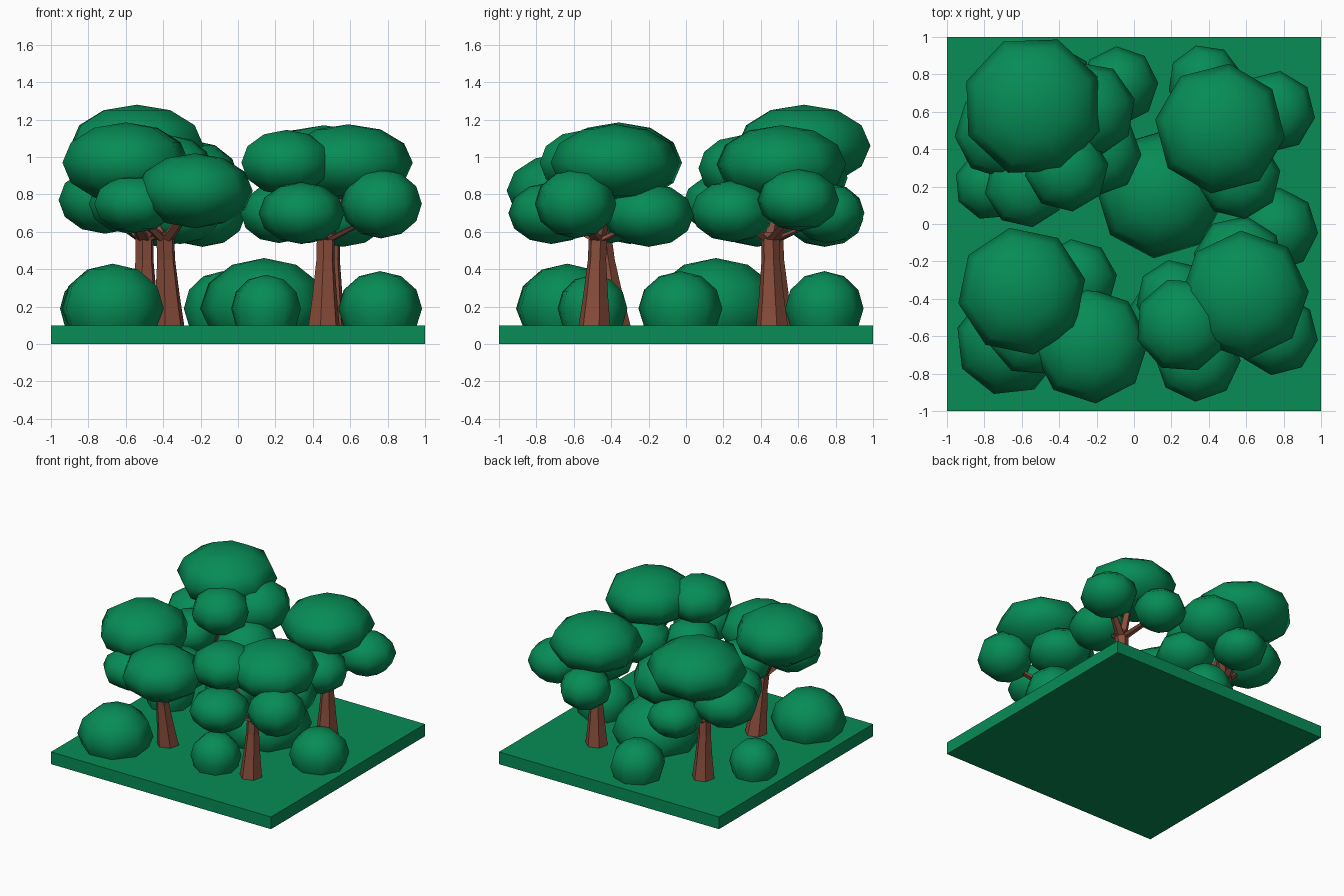
import bpy, bmesh, math, random
from mathutils import Vector, Matrix

if "Cube" in bpy.data.objects:
    bpy.data.objects.remove(bpy.data.objects["Cube"])

random.seed(4)


def material(name, rgb):
    m = bpy.data.materials.new(name)
    m.diffuse_color = (*rgb, 1)
    m.use_nodes = True
    m.node_tree.nodes["Principled BSDF"].inputs["Base Color"].default_value = m.diffuse_color
    return m


GREEN = material("leaf green", (0.002, 0.262, 0.092))
BROWN = material("bark brown", (0.25, 0.075, 0.045))


def finish(name, bm, mat, smooth=False):
    bmesh.ops.recalc_face_normals(bm, faces=bm.faces)
    me = bpy.data.meshes.new(name)
    bm.to_mesh(me)
    bm.free()
    me.materials.append(mat)
    ob = bpy.data.objects.new(name, me)
    bpy.context.collection.objects.link(ob)
    if smooth:
        bpy.ops.object.select_all(action='DESELECT')
        ob.select_set(True)
        bpy.context.view_layer.objects.active = ob
        bpy.ops.object.shade_smooth_by_angle(angle=math.radians(50))
    return ob


def add_blob(bm, x, y, z, r, h, floor=None):
    """Squashed low-poly ball, optionally flattened on a floor."""
    mat = (Matrix.Translation((x, y, z)) @ Matrix.Diagonal((r, r, h, 1))
           @ Matrix.Rotation(random.uniform(0, 0.8), 4, 'Z'))
    vs = bmesh.ops.create_uvsphere(bm, u_segments=8, v_segments=6,
                                   radius=1, matrix=mat)["verts"]
    if floor is not None:
        for v in vs:
            v.co.z = max(v.co.z, floor)
        bmesh.ops.remove_doubles(bm, verts=vs, dist=0.0005)


def add_tube(bm, rings, sides=6):
    """Tapered limb through (centre, radius) rings."""
    loops = []
    for c, r in rings:
        loops.append([bm.verts.new(Vector(c) + Vector((
            r * math.cos(math.tau * i / sides + 0.3),
            r * math.sin(math.tau * i / sides + 0.3), 0)))
            for i in range(sides)])
    for a, b in zip(loops, loops[1:]):
        for i in range(sides):
            j = (i + 1) % sides
            bm.faces.new((a[i], a[j], b[j], b[i]))
    bm.faces.new(loops[0][::-1])
    bm.faces.new(loops[-1])


# Ground slab
bm = bmesh.new()
bmesh.ops.create_cube(bm, size=1, matrix=Matrix.Translation((0, 0, 0.05))
                      @ Matrix.Diagonal((2, 2, 0.1, 1)))
finish("ground_slab", bm, GREEN)

# Trees: trunk foot, trunk top, then crown balls (x, y, z, radius, half height)
trees = {
    "front_left": ((-0.37, -0.38), (-0.39, -0.45), [
        (-0.60, -0.36, 0.97, 0.345, 0.215), (-0.23, -0.65, 0.82, 0.31, 0.20),
        (-0.55, -0.58, 0.75, 0.23, 0.155), (-0.31, -0.30, 0.70, 0.22, 0.165)]),
    "front_right": ((0.46, -0.49), (0.47, -0.47), [
        (0.59, -0.38, 0.97, 0.345, 0.205), (0.26, -0.54, 0.97, 0.255, 0.175),
        (0.34, -0.72, 0.70, 0.23, 0.165), (0.765, -0.59, 0.75, 0.22, 0.185),
        (0.56, -0.20, 0.69, 0.245, 0.17), (0.22, -0.40, 0.70, 0.21, 0.16)]),
    "back_left": ((-0.50, 0.49), (-0.50, 0.47), [
        (-0.54, 0.63, 1.06, 0.38, 0.22), (-0.25, 0.61, 0.89, 0.26, 0.20),
        (-0.36, 0.29, 0.94, 0.225, 0.175), (-0.71, 0.49, 0.77, 0.25, 0.18),
        (-0.58, 0.20, 0.75, 0.22, 0.16), (-0.19, 0.38, 0.69, 0.23, 0.17),
        (-0.42, 0.74, 0.67, 0.21, 0.15)]),
    "back_right": ((0.49, 0.46), (0.50, 0.45), [
        (0.46, 0.51, 0.96, 0.35, 0.21), (0.75, 0.60, 0.77, 0.22, 0.165),
        (0.56, 0.25, 0.71, 0.225, 0.165), (0.38, 0.76, 0.70, 0.2, 0.16)]),
}
for name, (foot, top, blobs) in trees.items():
    # Trunk with branches reaching into the crown
    bm = bmesh.new()
    rings = []
    for z, r in ((0.09, 0.088), (0.26, 0.068), (0.45, 0.05), (0.60, 0.05)):
        t = (z - 0.09) / 0.51
        rings.append(((foot[0] + (top[0] - foot[0]) * t,
                       foot[1] + (top[1] - foot[1]) * t, z), r))
    add_tube(bm, rings)
    for x, y, z, r, h in blobs:
        add_tube(bm, [((top[0], top[1], 0.55), 0.04),
                      ((x, y, max(z - 0.05, 0.68)), 0.022)], 5)
    finish(name + "_trunk", bm, BROWN)
    # Crown
    bm = bmesh.new()
    for b in blobs:
        add_blob(bm, *b)
    finish(name + "_crown", bm, GREEN, True)

# Bushes: x, y, radius, top height
bushes = [(-0.67, -0.635, 0.285, 0.43), (0.15, -0.50, 0.19, 0.37),
          (0.14, 0.16, 0.345, 0.46), (0.76, -0.03, 0.225, 0.39),
          (-0.08, 0.74, 0.21, 0.39), (-0.77, 0.21, 0.19, 0.37)]
for i, (x, y, r, top) in enumerate(bushes):
    bm = bmesh.new()
    add_blob(bm, x, y, 0.19, r, top - 0.19, 0.095)
    finish("bush_%d" % (i + 1), bm, GREEN, True)
